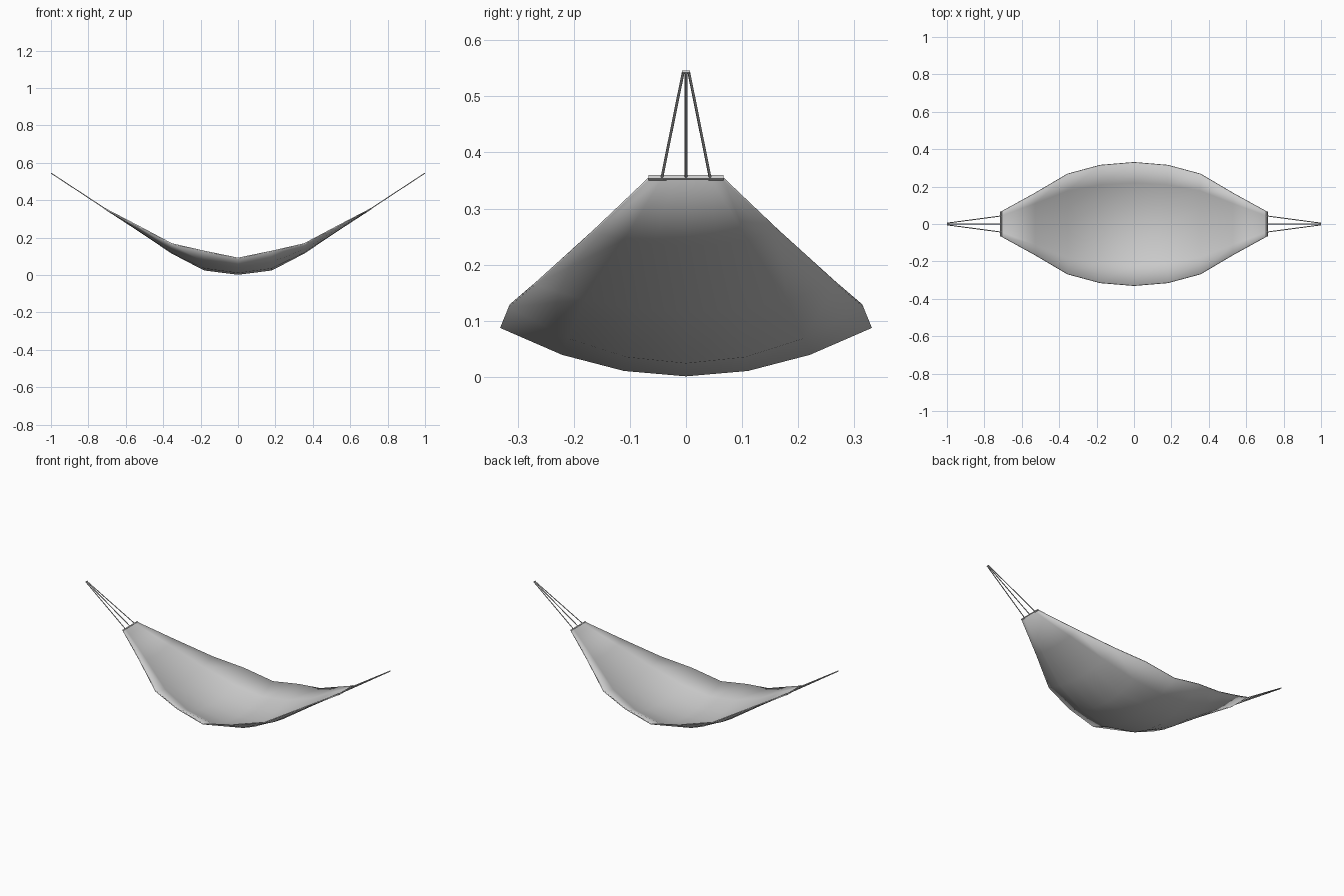
import bpy, bmesh, math
from mathutils import Vector

old = bpy.data.objects.get("Cube")
if old:
    bpy.data.objects.remove(old, do_unlink=True)


def make_material(name, rgb):
    mat = bpy.data.materials.new(name)
    mat.use_nodes = True
    mat.diffuse_color = (*rgb, 1)
    mat.node_tree.nodes["Principled BSDF"].inputs["Base Color"].default_value = (*rgb, 1)
    return mat


GREY = make_material("light grey cloth", (0.6, 0.6, 0.6))


def make_object(name, bm):
    bmesh.ops.recalc_face_normals(bm, faces=bm.faces)
    mesh = bpy.data.meshes.new(name)
    bm.to_mesh(mesh)
    bm.free()
    mesh.materials.append(GREY)
    obj = bpy.data.objects.new(name, mesh)
    bpy.context.collection.objects.link(obj)
    return obj


def smooth(obj, degrees):
    bpy.ops.object.select_all(action="DESELECT")
    obj.select_set(True)
    bpy.context.view_layer.objects.active = obj
    bpy.ops.object.shade_smooth_by_angle(angle=math.radians(degrees))


# Cloth: sagging cross-sections, (x, half width, centre height, edge height)
half = [(0, 0.33, 0.004, 0.09), (0.18, 0.315, 0.027, 0.127), (0.355, 0.268, 0.118, 0.167),
        (0.53, 0.165, 0.236, 0.26), (0.712, 0.065, 0.354, 0.355)]
stations = [(-x, w, c, e) for x, w, c, e in reversed(half[1:])] + half
bm = bmesh.new()
rows = []
for x, w, c, e in stations:
    rows.append([bm.verts.new((x, w * k / 3, c + (e - c) * (k / 3) ** 2))
                 for k in range(-3, 4)])
for a, b in zip(rows, rows[1:]):
    for k in range(6):
        bm.faces.new((a[k], b[k], b[k + 1], a[k + 1]))
cloth = make_object("hammock_cloth", bm)
thick = cloth.modifiers.new("thickness", "SOLIDIFY")
thick.thickness = 0.006
thick.offset = 0
smooth(cloth, 40)


def make_bar(name, centre, size, side):
    """Box across the hammock, tilted along the rising end."""
    bm = bmesh.new()
    bmesh.ops.create_cube(bm, size=1)
    bmesh.ops.scale(bm, verts=bm.verts, vec=size)
    obj = make_object(name, bm)
    obj.location = centre
    obj.rotation_euler.y = -side * math.atan2(0.19, 0.288)
    return obj


def make_rope(name, start, end, radius):
    start, end = Vector(start), Vector(end)
    bm = bmesh.new()
    bmesh.ops.create_cone(bm, cap_ends=True, segments=8, radius1=radius,
                          radius2=radius, depth=(end - start).length)
    obj = make_object(name, bm)
    obj.location = (start + end) / 2
    obj.rotation_euler = (end - start).to_track_quat("Z", "Y").to_euler()
    smooth(obj, 50)


# Spreader bars, ropes and rope ends on both sides
for label, side in (("left", 1), ("right", -1)):
    make_bar(f"spreader_bar_{label}", (side * 0.711, 0, 0.355), (0.006, 0.134, 0.008), side)
    for part, k in (("front", -1), ("middle", 0), ("back", 1)):
        make_rope(f"{part}_rope_{label}", (side * 0.711, k * 0.043, 0.355),
                  (side * 0.997, k * 0.005, 0.543), 0.0025)
    make_bar(f"rope_end_{label}", (side * 0.997, 0, 0.543), (0.005, 0.015, 0.005), side)
